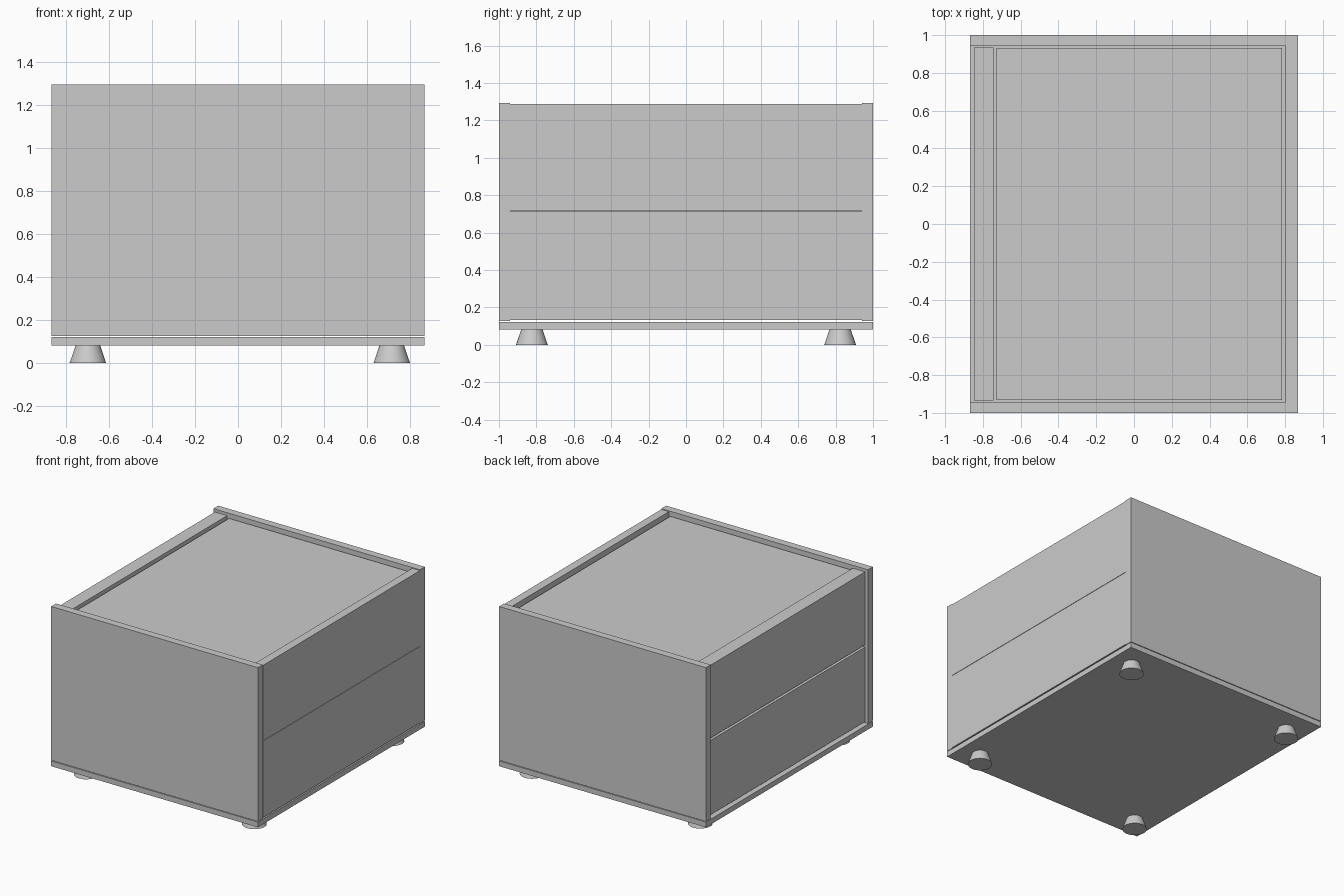
import bpy

old = bpy.data.objects.get("Cube")
if old:
    bpy.data.objects.remove(old, do_unlink=True)

grey = bpy.data.materials.new("light grey")
grey.use_nodes = True
colour = (0.6, 0.6, 0.6, 1)
grey.diffuse_color = colour
grey.node_tree.nodes["Principled BSDF"].inputs["Base Color"].default_value = colour


def box(name, x, y, z):
    """Box spanning the given (low, high) ranges."""
    bpy.ops.mesh.primitive_cube_add(size=1)
    ob = bpy.context.object
    ob.name = name
    spans = (x, y, z)
    ob.location = [(a + b) / 2 for a, b in spans]
    ob.scale = [b - a for a, b in spans]
    bpy.ops.object.transform_apply(location=True, scale=True)
    ob.data.materials.append(grey)
    return ob


W = 0.867       # half width
INNER = 0.942   # inside face of the end panels
TOP = 1.293

# Base board and the two raised end panels
box("base_board", (-W, W), (-1, 1), (0.082, 0.122))
box("front_panel", (-W, W), (-1, -INNER), (0.127, TOP))
box("back_panel", (-W, W), (INNER, 1), (0.127, TOP))

# Left side: two flush panels with a hairline seam
side = INNER - 0.0005
for name, z in (("lower", (0.132, 0.712)), ("upper", (0.715, 1.287))):
    box(name + "_side_panel", (0.803, W), (-side, side), z)

# Right side: two recessed drawer fronts with a wider gap
drawer = 0.935
for name, z in (("lower", (0.14, 0.705)), ("upper", (0.722, 1.275))):
    box(name + "_drawer_front", (-0.848, -0.745), (-drawer, drawer), z)

# Inner cabinet with the sunken top
box("cabinet_body", (-0.727, 0.784), (-0.932, 0.932), (0.132, 1.26))

# Tapered feet
for side_name, x in (("right", -0.697), ("left", 0.714)):
    for end_name, y in (("front", -0.824), ("back", 0.824)):
        bpy.ops.mesh.primitive_cone_add(vertices=48, radius1=0.085, radius2=0.057,
                                        depth=0.082, location=(x, y, 0.041))
        foot = bpy.context.object
        foot.name = f"{end_name}_{side_name}_foot"
        foot.data.materials.append(grey)
        bpy.ops.object.shade_smooth_by_angle()
